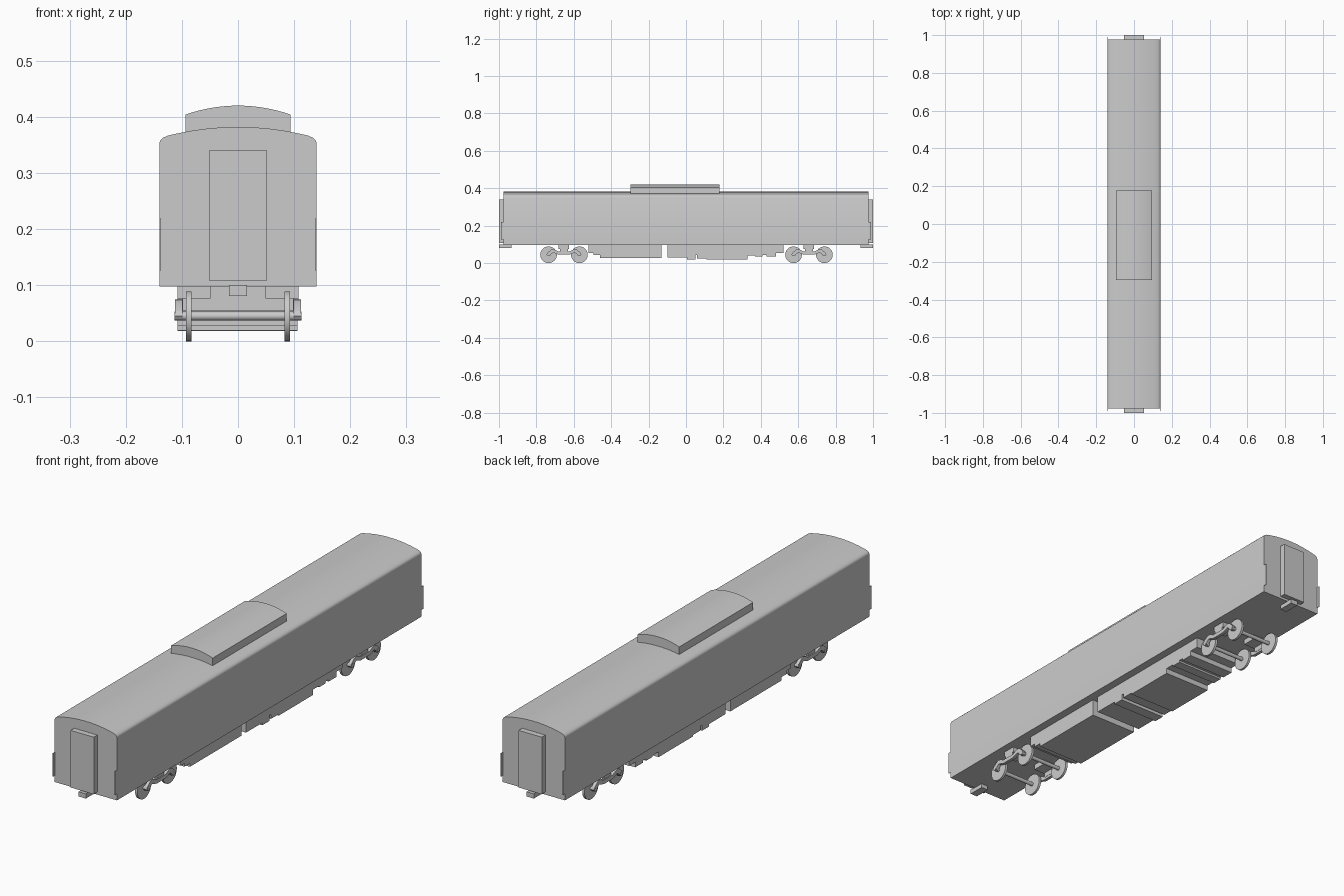
import bpy, bmesh, math
from mathutils import Matrix

if "Cube" in bpy.data.objects:
    bpy.data.objects.remove(bpy.data.objects["Cube"])


def finish(name, bm, smooth=True):
    bmesh.ops.recalc_face_normals(bm, faces=bm.faces)
    me = bpy.data.meshes.new(name)
    bm.to_mesh(me)
    bm.free()
    ob = bpy.data.objects.new(name, me)
    bpy.context.collection.objects.link(ob)
    if smooth:
        bpy.ops.object.select_all(action='DESELECT')
        ob.select_set(True)
        bpy.context.view_layer.objects.active = ob
        bpy.ops.object.shade_smooth_by_angle(angle=math.radians(30))
    return ob


def prism(name, pts, axis, a, b):
    """Extrude an (x,z) outline along Y, or a (y,z) outline along X."""
    bm = bmesh.new()
    put = (lambda p, t: (p[0], t, p[1])) if axis == 'Y' else (lambda p, t: (t, p[0], p[1]))
    lo = [bm.verts.new(put(p, a)) for p in pts]
    hi = [bm.verts.new(put(p, b)) for p in pts]
    bm.faces.new(lo)
    bm.faces.new(hi)
    n = len(pts)
    for i in range(n):
        j = (i + 1) % n
        bm.faces.new((lo[i], lo[j], hi[j], hi[i]))
    return finish(name, bm)


def box(name, x0, x1, y0, y1, z0, z1):
    return prism(name, [(x0, z0), (x1, z0), (x1, z1), (x0, z1)], 'Y', y0, y1)


def disc(name, r, x0, x1, y, z, seg=32):
    bm = bmesh.new()
    m = Matrix.Translation(((x0 + x1) / 2, y, z)) @ Matrix.Rotation(math.pi / 2, 4, 'Y')
    bmesh.ops.create_cone(bm, cap_ends=True, segments=seg, radius1=r, radius2=r,
                          depth=x1 - x0, matrix=m)
    return finish(name, bm)


def mirrored(right):
    return right + [(-x, z) for x, z in reversed(right)]


def crown(half, edge, top, n=8):
    """Shallow roof curve from the right edge to just short of the middle."""
    return [(half * (1 - i / n), top - (top - edge) * (1 - i / n) ** 2) for i in range(n)]


# Car body with crowned roof and rounded eaves
prism('car_body', mirrored([(0.14, 0.098), (0.14, 0.353), (0.1385, 0.358), (0.134, 0.3625)]
                           + crown(0.125, 0.3665, 0.382)), 'Y', -0.977, 0.977)

# Roof equipment pod
prism('roof_pod', mirrored([(0.094, 0.36)] + crown(0.094, 0.404, 0.42)), 'Y', -0.297, 0.178)

# End gangways, couplers and thin corner plates
for s in (-1, 1):
    y0, y1 = sorted((s * 0.97, s))
    box('gangway', -0.052, 0.052, y0, y1, 0.108, 0.34)
    y0, y1 = sorted((s * 0.932, s))
    box('coupler', -0.016, 0.016, y0, y1, 0.081, 0.1)
    y0, y1 = sorted((s * 0.97, s * 0.99))
    for x in (-0.14, 0.138):
        box('corner_plate', x, x + 0.002, y0, y1, 0.125, 0.22)

# Underfloor equipment, stepped along the bottom
prism('equipment_box_front', [(-0.52, 0.1), (-0.52, 0.055), (-0.495, 0.055), (-0.495, 0.042),
      (-0.46, 0.042), (-0.46, 0.028), (-0.13, 0.028), (-0.13, 0.1)], 'X', -0.108, 0.106)
prism('equipment_box_rear', [(-0.1, 0.1), (-0.1, 0.029), (0.005, 0.029), (0.005, 0.019),
      (0.05, 0.019), (0.05, 0.042), (0.06, 0.042), (0.06, 0.024), (0.11, 0.024), (0.11, 0.018),
      (0.33, 0.018), (0.33, 0.04), (0.37, 0.04), (0.37, 0.034), (0.41, 0.034), (0.41, 0.042),
      (0.43, 0.042), (0.43, 0.034), (0.48, 0.034), (0.48, 0.055), (0.52, 0.055), (0.52, 0.1)],
      'X', -0.108, 0.106)

# Bogies: wheels, axles, wavy side frames and bolster blocks
half_frame = [(0.093, 0.045), (0.09, 0.054), (0.07, 0.071), (0.058, 0.074),
              (0.045, 0.070), (0.03, 0.062)]
lower = [(0.03, 0.046), (0.045, 0.051), (0.058, 0.056), (0.068, 0.048), (0.075, 0.038),
         (0.088, 0.038)]
for cy in (-0.6525, 0.6575):
    for dy in (-0.0825, 0.0825):
        disc('axle', 0.008, -0.113, 0.113, cy + dy, 0.045, 16)
        for x in (-0.093, 0.083):
            disc('wheel', 0.0445, x, x + 0.010, cy + dy, 0.0445)
    outline = [(cy + y, z) for y, z in mirrored(half_frame)]
    outline += [(cy - y, z) for y, z in reversed(lower)] + [(cy + y, z) for y, z in lower]
    for s in (-1, 1):
        a, b = sorted((s * 0.099, s * 0.112))
        prism('side_frame', outline, 'X', a, b)
        a, b = sorted((s * 0.049, s * 0.108))
        box('bolster_block', a, b, cy - 0.028, cy + 0.028, 0.076, 0.1)
        a, b = sorted((s * 0.098, s * 0.108))
        box('bolster_spring', a, b, cy - 0.022, cy + 0.022, 0.055, 0.08)
